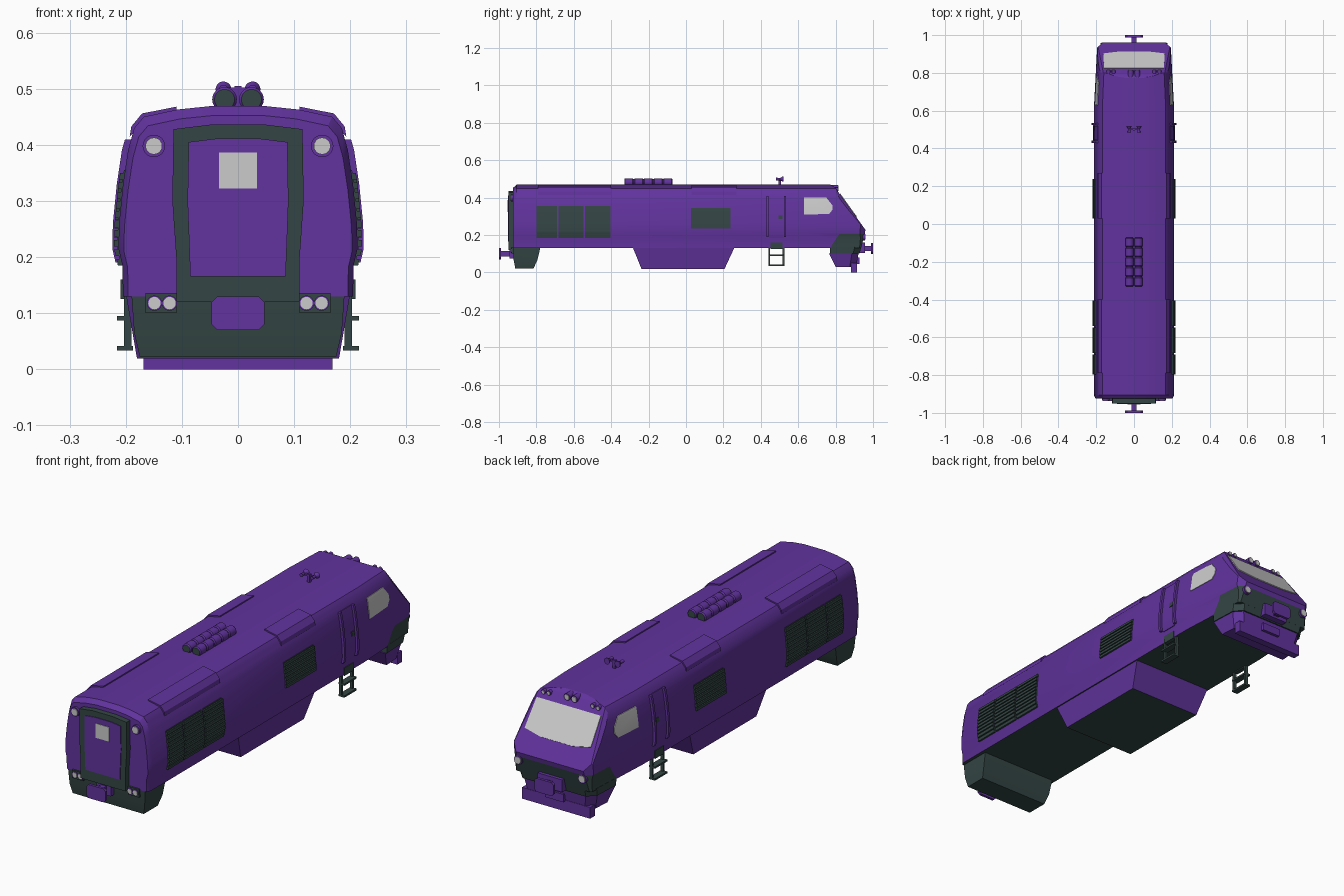
import bpy, bmesh, math
from mathutils import Vector

cube = bpy.data.objects.get("Cube")
if cube:
    bpy.data.objects.remove(cube)


def material(name, rgb):
    m = bpy.data.materials.new(name)
    m.use_nodes = True
    m.diffuse_color = (*rgb, 1)
    m.node_tree.nodes["Principled BSDF"].inputs["Base Color"].default_value = (*rgb, 1)
    return m


MATS = [material("purple paint", (0.12, 0.033, 0.34)),
        material("dark slate", (0.034, 0.061, 0.058)),
        material("pale glass", (0.6, 0.6, 0.6))]
PURPLE, DARK, GLASS = range(3)
made = []


def finish(name, bm, mat=PURPLE, mirror=False, rule=None):
    bmesh.ops.recalc_face_normals(bm, faces=bm.faces)
    for f in bm.faces:
        f.material_index = rule(f) if rule else mat
    mesh = bpy.data.meshes.new(name)
    bm.to_mesh(mesh)
    bm.free()
    for m in MATS:
        mesh.materials.append(m)
    ob = bpy.data.objects.new(name, mesh)
    bpy.context.scene.collection.objects.link(ob)
    if mirror:
        ob.modifiers.new("mirror", 'MIRROR').use_mirror_merge = False
    made.append(ob)
    return ob


def add_loft(bm, rings):
    loops = [[bm.verts.new(p) for p in ring] for ring in rings]
    n = len(loops[0])
    for a, b in zip(loops, loops[1:]):
        for i in range(n):
            bm.faces.new((a[i], a[(i + 1) % n], b[(i + 1) % n], b[i]))
    bm.faces.new(loops[0])
    bm.faces.new(loops[-1])


def loft(name, rings, mat=PURPLE, mirror=False, rule=None):
    bm = bmesh.new()
    add_loft(bm, rings)
    return finish(name, bm, mat, mirror, rule)


def box(name, x, y, z, mat=PURPLE, mirror=False):
    loft(name, [[(x[0], y[0], k), (x[1], y[0], k), (x[1], y[1], k), (x[0], y[1], k)] for k in z],
         mat, mirror)


def tube(name, x, z, steps, mat=PURPLE, mirror=True, rule=None, sides=20):
    turns = [math.tau * i / sides for i in range(sides)]
    loft(name, [[(x + r * math.cos(a), y, z + r * math.sin(a)) for a in turns] for y, r in steps],
         mat, mirror, rule)


def plate_y(name, pts, y0, y1, mat):
    """Symmetric outline (right half given) extruded along y."""
    full = pts + [(-x, z) for x, z in reversed(pts)]
    loft(name, [[(x, y, z) for x, z in full] for y in (y0, y1)], mat)


# Body cross-section, right half from sill to roof
SIDE = [(0.205, 0.13), (0.206, 0.185), (0.213, 0.215), (0.212, 0.26), (0.205, 0.33),
        (0.196, 0.39), (0.185, 0.43), (0.168, 0.45)]
ROOF = [(0.108, 0.463), (0.05, 0.469)]
SLOPE = Vector((0, 0.812, 0.583))


def taper(y):
    return 1 - 0.09 * max(0, (y - 0.6) / 0.36)


def side_x(z):
    for (xa, za), (xb, zb) in zip(SIDE, SIDE[1:]):
        if z <= zb:
            return xa + (xb - xa) * max(0, (z - za) / (zb - za))
    return SIDE[-1][0]


def side_panels(name, polys, thick, mat=PURPLE):
    """Raised panels, given as (y, z) outlines, wrapped on both body sides."""
    bm = bmesh.new()
    for poly in polys:
        add_loft(bm, [[(x, y, z) for y, z in poly] for x in (0, 1)])
    for _, z in SIDE[1:]:
        bmesh.ops.bisect_plane(bm, geom=bm.verts[:] + bm.edges[:] + bm.faces[:],
                               plane_co=(0, 0, z), plane_no=(0, 0, 1))
    for v in bm.verts:
        v.co.x = side_x(v.co.z) * taper(v.co.y) + (thick if v.co.x > 0.5 else -0.006)
    return finish(name, bm, mat, True)


def rect(y0, y1, z0, z1):
    return [(y0, z0), (y1, z0), (y1, z1), (y0, z1)]


# Main body with sloping cab nose
half = SIDE + ROOF
section = half + [(-x, z) for x, z in reversed(half)]
bm = bmesh.new()
rings = [[(x * 0.955, -0.925, 0.13 + (z - 0.13) * 0.95) for x, z in section]]
for y in (-0.905, 0.6, 0.76, 1.0):
    rings.append([(x * taper(y), y, z) for x, z in section])
add_loft(bm, rings)
cuts = [((0, 0.96, 0.227), SLOPE), ((0, 0.775, 0.468), (0, 0.5, 0.866)),
        ((0, 0.96, 0.227), (0, 0.97, -0.24))]
for s in (1, -1):
    cuts += [((s * 0.188, 0.88, 0.325), (s, 0.8, 0.72)), ((s * 0.183, 0.94, 0.2), (s, 1, -0.1))]
for co, no in cuts:
    bmesh.ops.bisect_plane(bm, geom=bm.verts[:] + bm.edges[:] + bm.faces[:],
                           plane_co=co, plane_no=Vector(no).normalized(), clear_outer=True)
    bmesh.ops.holes_fill(bm, edges=[e for e in bm.edges if e.is_boundary], sides=0)
for co, no in [((0, 0.82, 0.206), (0, 0, 1)), ((0, 0.82, 0.206), (0, 0.076, -0.05))]:
    faces = [f for f in bm.faces if f.calc_center_median().y > 0.765]
    geom = set(faces) | {e for f in faces for e in f.edges} | {v for f in faces for v in f.verts}
    bmesh.ops.bisect_plane(bm, geom=list(geom), plane_co=co, plane_no=Vector(no).normalized())


def body_colour(f):
    c = f.calc_center_median()
    band = c.z < 0.206 and c.y > 0.77 + (c.z - 0.13) * 0.65
    return DARK if band or f.normal.z < -0.9 else PURPLE


finish("body", bm, rule=body_colour)

# Windscreen on the slope
across = [(0.158, 0.822), (0.163, 0.90), (0.08, 0.91)]
across += [(-x, y) for x, y in reversed(across)]
screen = [Vector((x, y, 0.227 + (0.96 - y) * 0.812 / 0.583)) for x, y in across]
loft("windscreen", [[p + SLOPE * d for p in screen] for d in (-0.004, 0.004)], GLASS)

# Cab side windows, doors and handrails
side_panels("cab_side_window", [[(0.63, 0.31), (0.765, 0.312), (0.783, 0.335), (0.782, 0.36),
                                 (0.75, 0.40), (0.63, 0.40)]], 0.003, GLASS)
side_panels("cab_door", [rect(0.445, 0.52, 0.185, 0.41)], 0.003)
side_panels("door_handrails", [rect(y, y + 0.012, 0.19, 0.41) for y in (0.43, 0.523)], 0.011)
side_panels("door_handle", [rect(0.495, 0.515, 0.285, 0.305)], 0.006, DARK)

# Louvred grilles
bays = [(-0.798, -0.69, 0.185, 0.355, 10), (-0.682, -0.547, 0.185, 0.355, 10),
        (-0.539, -0.404, 0.185, 0.355, 10), (0.028, 0.238, 0.235, 0.345, 7)]
side_panels("grille_backs", [rect(*b[:4]) for b in bays], 0.002, DARK)
slats = []
for y0, y1, z0, z1, n in bays:
    step = (z1 - z0) / n
    slats += [rect(y0, y1, z0 + i * step, z0 + (i + 0.7) * step) for i in range(n)]
side_panels("grille_slats", slats, 0.008, DARK)

# Roof access panels
strip = [(0.193, 0.415), (0.19, 0.433), (0.171, 0.456), (0.11, 0.468), (0.11, 0.455), (0.165, 0.44)]
for name, y0, y1 in (("rear_roof_panel", -0.79, -0.40), ("middle_roof_panel", 0.03, 0.27)):
    loft(name, [[(x, y, z) for x, z in strip] for y in (y0, y1)], mirror=True)

# Exhaust silencers: grooved cylinders with dark ends
steps = []
for i in range(5):
    a = -0.33 + i * 0.052
    steps += [(a, 0.018), (a + 0.005, 0.022), (a + 0.045, 0.022), (a + 0.05, 0.018)]
tube("exhaust_silencer", 0.024, 0.481, steps,
     rule=lambda f: DARK if abs(f.normal.y) > 0.99 and len(f.verts) > 4 else PURPLE)

# Horns
box("horn_post", (-0.006, 0.006), (0.495, 0.507), (0.46, 0.505))
box("horn_bar", (-0.03, 0.03), (0.497, 0.505), (0.494, 0.502))
tube("horn", 0.026, 0.499, [(0.482, 0.008), (0.503, 0.006), (0.517, 0.014), (0.52, 0.014)])

# Roof lamps over the windscreen
for name, x, z, r in (("centre_lamp", 0.018, 0.453, 0.015), ("outer_lamp", 0.135, 0.444, 0.01),
                      ("inner_lamp", 0.108, 0.446, 0.01)):
    tube(name, x, z, [(0.77, r), (0.812, r)])
    tube(name + "_lens", x, z, [(0.808, r * 0.75), (0.815, r * 0.75)], GLASS)

# Nose lamps, lower band and valance
tube("nose_lamp", 0.158, 0.19, [(0.925, 0.02), (0.957, 0.02)])
tube("nose_lamp_lens", 0.158, 0.19, [(0.95, 0.015), (0.96, 0.015)], GLASS)


def nose_ring(z, back, front, w):
    plan = [(w, back), (w * 0.97, front - 0.035), (w * 0.8, front)]
    return [(x, y, z) for x, y in plan + [(-x, y) for x, y in reversed(plan)]]


loft("nose_band", [nose_ring(0.10, 0.77, 0.928, 0.194), nose_ring(0.135, 0.77, 0.937, 0.197)], DARK)
loft("nose_valance", [nose_ring(0.03, 0.80, 0.91, 0.172), nose_ring(0.10, 0.765, 0.922, 0.19)])
box("plough_blade", (-0.168, 0.168), (0.882, 0.915), (0, 0.05))
box("valance_block", (-0.045, 0.045), (0.90, 0.928), (0.045, 0.08))

# Front and rear couplers
box("front_coupler_base", (-0.06, 0.06), (0.92, 0.958), (0.105, 0.16))
box("front_coupler_shaft", (-0.013, 0.013), (0.94, 0.995), (0.115, 0.142))
plate = [(0.037, 0.07), (0.047, 0.08), (0.047, 0.12), (0.037, 0.13)]
plate_y("front_coupler_head", [(x, z + 0.028) for x, z in plate], 0.988, 1.0, PURPLE)
plate_y("rear_coupler_head", plate, -1.0, -0.988, PURPLE)
box("rear_coupler_shaft", (-0.013, 0.013), (-0.99, -0.91), (0.085, 0.115))
box("rear_coupler_base", (-0.035, 0.035), (-0.945, -0.91), (0.075, 0.125))

# Rear skirt
loft("rear_skirt", [[(w, -0.925 + d, z), (w, b, z), (-w, b, z), (-w, -0.925 + d, z)]
                    for w, d, b, z in ((0.175, 0.012, -0.815, 0.022), (0.185, 0.004, -0.795, 0.065),
                                       (0.19, 0, -0.778, 0.135))], DARK)

# Rear gangway, door and window
plate_y("gangway_frame", [(0.11, 0.12), (0.11, 0.20), (0.117, 0.30), (0.115, 0.428), (0.05, 0.436)],
        -0.95, -0.91, DARK)
plate_y("gangway_door", [(0.085, 0.165), (0.09, 0.30), (0.088, 0.405), (0.04, 0.411)],
        -0.953, -0.94, PURPLE)
plate_y("gangway_window", [(0.034, 0.322), (0.034, 0.386)], -0.955, -0.945, GLASS)

# Rear lamps
tube("rear_upper_lamp", 0.15, 0.398, [(-0.935, 0.02), (-0.91, 0.02)])
tube("rear_upper_lens", 0.15, 0.398, [(-0.938, 0.015), (-0.92, 0.015)], GLASS)
box("rear_lamp_plate", (0.11, 0.165), (-0.933, -0.91), (0.10, 0.136), DARK, True)
for x in (0.122, 0.149):
    tube("rear_lower_lamp", x, 0.118, [(-0.936, 0.0135), (-0.92, 0.0135)])
    tube("rear_lower_lens", x, 0.118, [(-0.938, 0.011), (-0.92, 0.011)], GLASS)

# Fuel tank with dark underside
loft("fuel_tank", [[(w, a, z), (w, b, z), (-w, b, z), (-w, a, z)]
                   for w, a, b, z in ((0.18, -0.238, 0.206, 0.019), (0.2, -0.285, 0.26, 0.135))],
     rule=lambda f: DARK if f.normal.z < -0.9 else PURPLE)

# Cab steps
box("step_bracket", (0.19, 0.209), (0.452, 0.515), (0.125, 0.16), DARK, True)
for y in (0.44, 0.517):
    box("step_rail", (0.19, 0.203), (y, y + 0.01), (0.035, 0.135), DARK, True)
for z in (0.034, 0.087):
    box("step_tread", (0.187, 0.216), (0.44, 0.527), (z, z + 0.008), DARK, True)

# Smooth curved surfaces, keep edges sharp
bpy.ops.object.select_all(action='DESELECT')
for ob in made:
    ob.select_set(True)
bpy.context.view_layer.objects.active = made[0]
bpy.ops.object.shade_smooth_by_angle(angle=math.radians(28))
